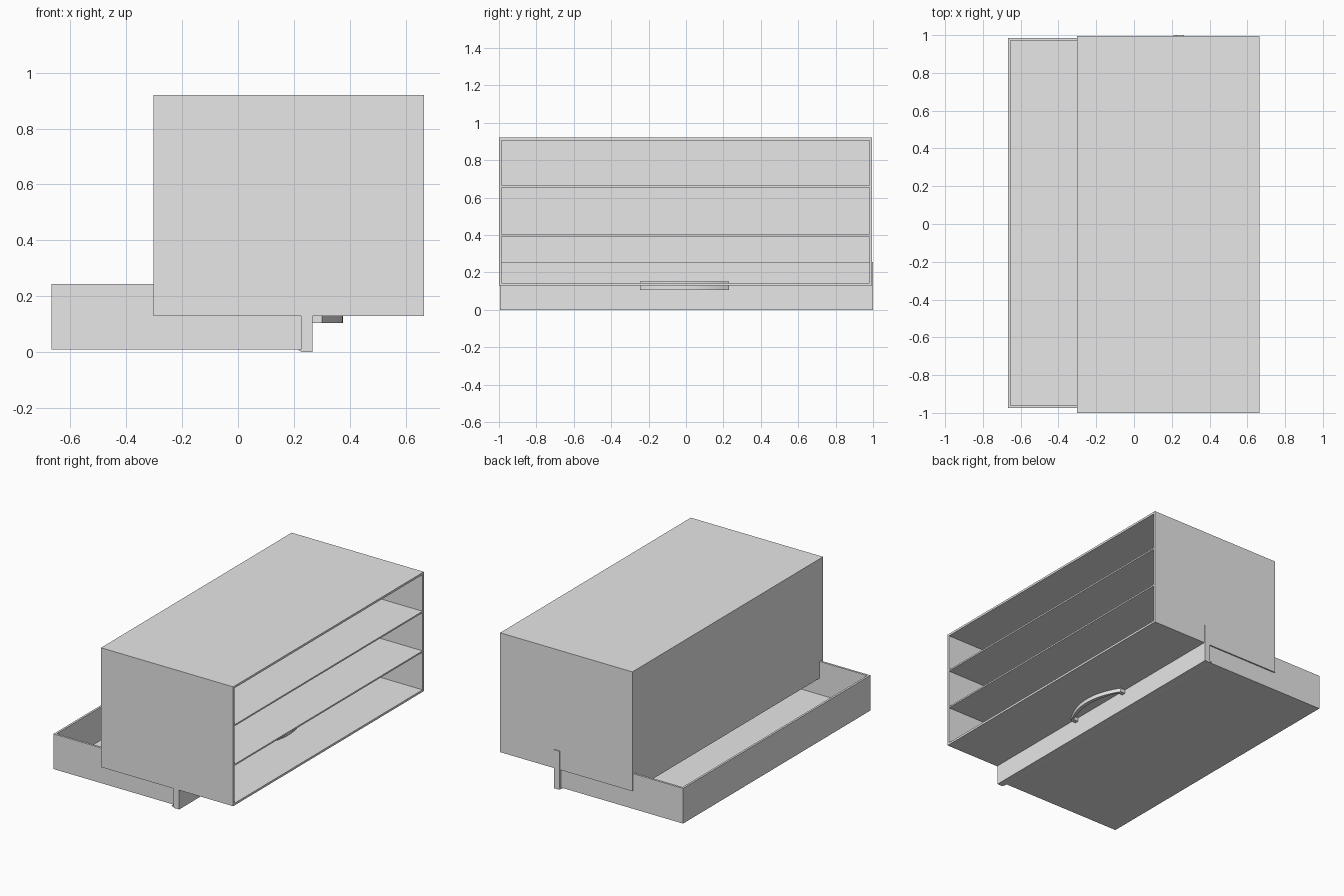
import bpy, bmesh, math

old = bpy.data.objects.get("Cube")
if old:
    bpy.data.objects.remove(old, do_unlink=True)

grey = bpy.data.materials.new("light_grey")
grey.use_nodes = True
grey.diffuse_color = (0.8, 0.8, 0.8, 1)
grey.node_tree.nodes["Principled BSDF"].inputs["Base Color"].default_value = (0.8, 0.8, 0.8, 1)


def finish(name, bm):
    bmesh.ops.recalc_face_normals(bm, faces=bm.faces)
    mesh = bpy.data.meshes.new(name)
    bm.to_mesh(mesh)
    bm.free()
    mesh.materials.append(grey)
    obj = bpy.data.objects.new(name, mesh)
    bpy.context.collection.objects.link(obj)
    return obj


def box(name, x, y, z):
    """Box from (min, max) ranges on each axis."""
    bm = bmesh.new()
    bmesh.ops.create_cube(bm, size=1)
    for v in bm.verts:
        v.co = [r[0] if c < 0 else r[1] for c, r in zip(v.co, (x, y, z))]
    return finish(name, bm)


def prism(name, points, offset):
    """Closed outline pushed along an offset vector."""
    bm = bmesh.new()
    face = bm.faces.new([bm.verts.new(p) for p in points])
    moved = bmesh.ops.extrude_face_region(bm, geom=[face])["geom"]
    bmesh.ops.translate(bm, vec=offset, verts=[g for g in moved if isinstance(g, bmesh.types.BMVert)])
    return finish(name, bm)


T = 0.014  # board thickness

# Cabinet, open towards +x
X0, X1, Y0, Y1, Z0, Z1 = -0.303, 0.665, -1.0, 0.994, 0.13, 0.92
inner_y, inner_z = (Y0 + T, Y1 - T), (Z0 + T, Z1 - T)
box("cabinet_top", (X0, X1), (Y0, Y1), (Z1 - T, Z1))
box("cabinet_bottom", (X0, X1), (Y0, Y1), (Z0, Z0 + T))
box("cabinet_front_side", (X0, X1), (Y0, Y0 + T), inner_z)
box("cabinet_rear_side", (X0, X1), (Y1 - T, Y1), inner_z)
box("cabinet_back_panel", (X0, X0 + T), inner_y, inner_z)
for i, z in enumerate((0.392, 0.654)):
    box(f"shelf_{i + 1}", (X0 + T, X1), inner_y, (z, z + 0.01))

# Drawer tray, open on top
DX0, DX1, DY0, DY1, DZ0, DZ1 = -0.668, 0.225, -0.975, 0.985, 0.01, 0.243
box("drawer_floor", (DX0, DX1), (DY0, DY1), (DZ0, DZ0 + T))
box("drawer_front_side", (DX0, DX1), (DY0, DY0 + T), (DZ0 + T, DZ1))
box("drawer_rear_side", (DX0, DX1), (DY1 - T, DY1), (DZ0 + T, DZ1))
box("drawer_back", (DX0, DX0 + T), (DY0 + T, DY1 - T), (DZ0 + T, DZ1))

# Drawer face with a small sloped lip underneath
PX = 0.266
outline = [(DX1, 0.255), (PX, 0.255), (PX, 0), (0.23, 0), (0.21, DZ0), (DX1, DZ0)]
prism("drawer_face", [(x, -0.995, z) for x, z in outline], (0, 1.995, 0))

# Bowed pull handle
def bow(half, depth, steps=24):
    pts = []
    for i in range(steps + 1):
        s = 2 * i / steps - 1
        pts.append((PX + 0.035 + depth * (1 - s * s), -0.008 + half * s))
    return [(PX, pts[0][1])] + pts + [(PX, pts[-1][1])]

ring = bow(0.238, 0.074) + bow(0.212, 0.05)[::-1]
handle = prism("drawer_handle", [(x, y, 0.105) for x, y in ring], (0, 0, 0.045))
bpy.ops.object.select_all(action="DESELECT")
handle.select_set(True)
bpy.context.view_layer.objects.active = handle
bpy.ops.object.shade_smooth_by_angle(angle=math.radians(30))
